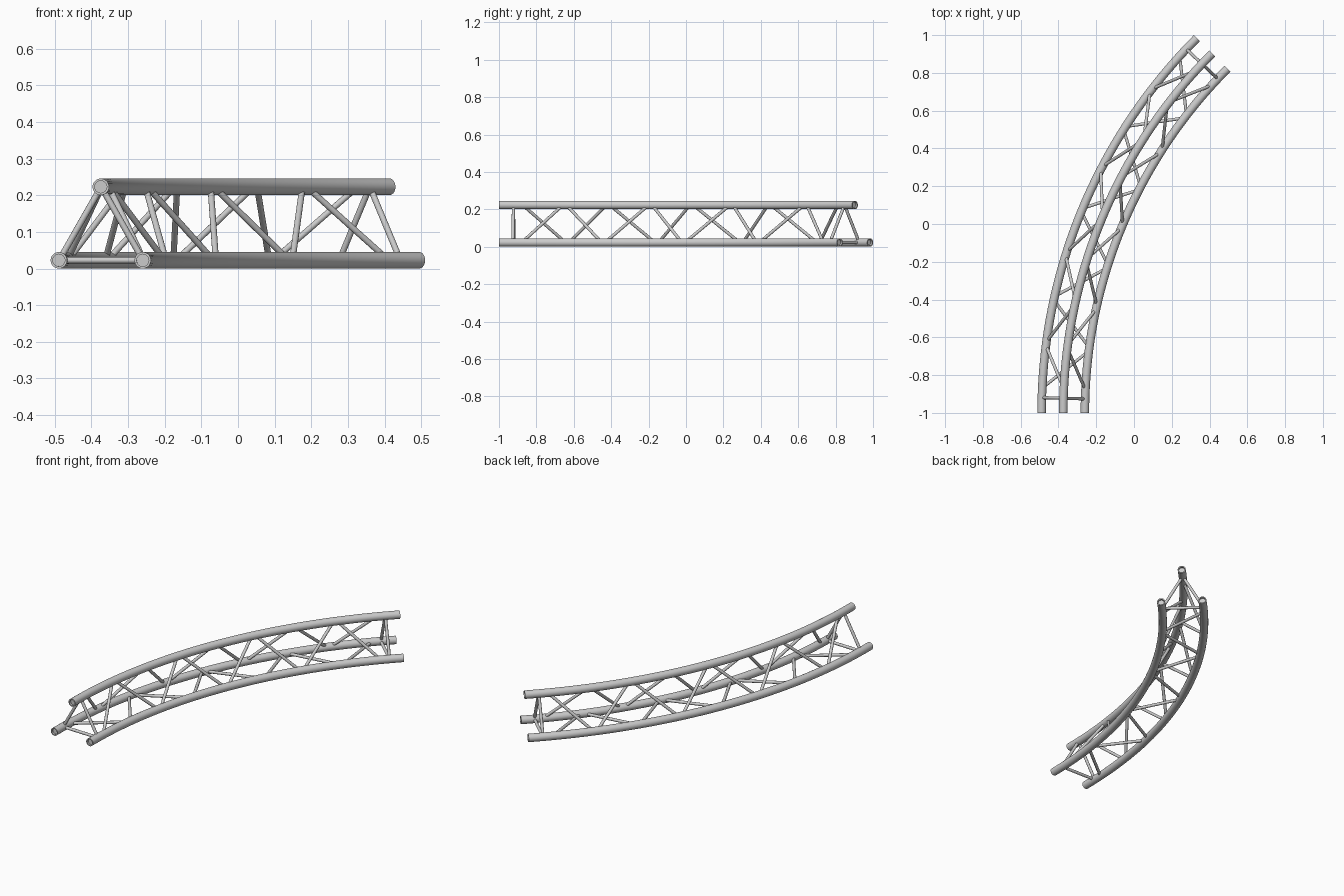
import bpy, bmesh
from math import sin, cos, pi, radians
from mathutils import Vector

if "Cube" in bpy.data.objects:
    bpy.data.objects.remove(bpy.data.objects["Cube"])

# The truss sweeps 45 degrees about a vertical axis at (CX, CY)
CX, CY, SWEEP = 2.317, -1.0, 45.0
TUBE_R, BORE_R, BRACE_R = 0.0225, 0.0165, 0.0085
CHORDS = {            # sweep radius, height
    "outer": (2.806, 0.0225),
    "inner": (2.577, 0.0225),
    "top": (2.6915, 0.223),
}


def at(chord, deg):
    r, z = CHORDS[chord]
    a = radians(deg)
    return Vector((CX - r * cos(a), CY + r * sin(a), z))


def finish(bm, name):
    bmesh.ops.recalc_face_normals(bm, faces=bm.faces)
    me = bpy.data.meshes.new(name)
    bm.to_mesh(me)
    bm.free()
    ob = bpy.data.objects.new(name, me)
    bpy.context.collection.objects.link(ob)
    bpy.ops.object.select_all(action='DESELECT')
    ob.select_set(True)
    bpy.context.view_layer.objects.active = ob
    bpy.ops.object.shade_smooth_by_angle(angle=radians(35))
    return ob


def chord_tube(name, chord, sides=28, steps=40):
    bm = bmesh.new()
    recess = 0.25     # depth of the end recess, in degrees
    stations = [(recess, BORE_R), (0, BORE_R)]
    stations += [(SWEEP * i / steps, TUBE_R) for i in range(steps + 1)]
    stations += [(SWEEP, BORE_R), (SWEEP - recess, BORE_R)]
    rings = []
    for deg, rad in stations:
        a = radians(deg)
        out = Vector((-cos(a), sin(a), 0))
        c = at(chord, deg)
        rings.append([bm.verts.new(c + out * rad * cos(t) + Vector((0, 0, rad * sin(t))))
                      for t in (2 * pi * k / sides for k in range(sides))])
    for r0, r1 in zip(rings, rings[1:]):
        for k in range(sides):
            n = (k + 1) % sides
            bm.faces.new((r0[k], r0[n], r1[n], r1[k]))
    bm.faces.new(rings[0])
    bm.faces.new(rings[-1])
    return finish(bm, name)


def add_rod(bm, p, q, sides=14):
    d = q - p
    mat = d.to_track_quat('Z', 'Y').to_matrix().to_4x4()
    mat.translation = (p + q) / 2
    bmesh.ops.create_cone(bm, cap_ends=True, segments=sides, radius1=BRACE_R,
                          radius2=BRACE_R, depth=d.length, matrix=mat)


# Three main curved tubes
for chord in CHORDS:
    chord_tube(chord + "_chord_tube", chord)

# Zigzag bracing on each of the three faces
for name, a, b in (("inner_side_bracing", "inner", "top"),
                   ("outer_side_bracing", "top", "outer"),
                   ("bottom_bracing", "outer", "inner")):
    bm = bmesh.new()
    for i in range(8):
        s, e = (a, b) if i % 2 == 0 else (b, a)
        # small gap between neighbouring braces at each node
        add_rod(bm, at(s, 2.5 + 5 * i + 0.2), at(e, 7.5 + 5 * i - 0.2))
    finish(bm, name)

# Triangular frames near both ends
for name, deg in (("front_end_frame", 1.65), ("back_end_frame", SWEEP - 1.65)):
    bm = bmesh.new()
    for a, b in (("outer", "inner"), ("inner", "top"), ("top", "outer")):
        add_rod(bm, at(a, deg), at(b, deg))
    finish(bm, name)
